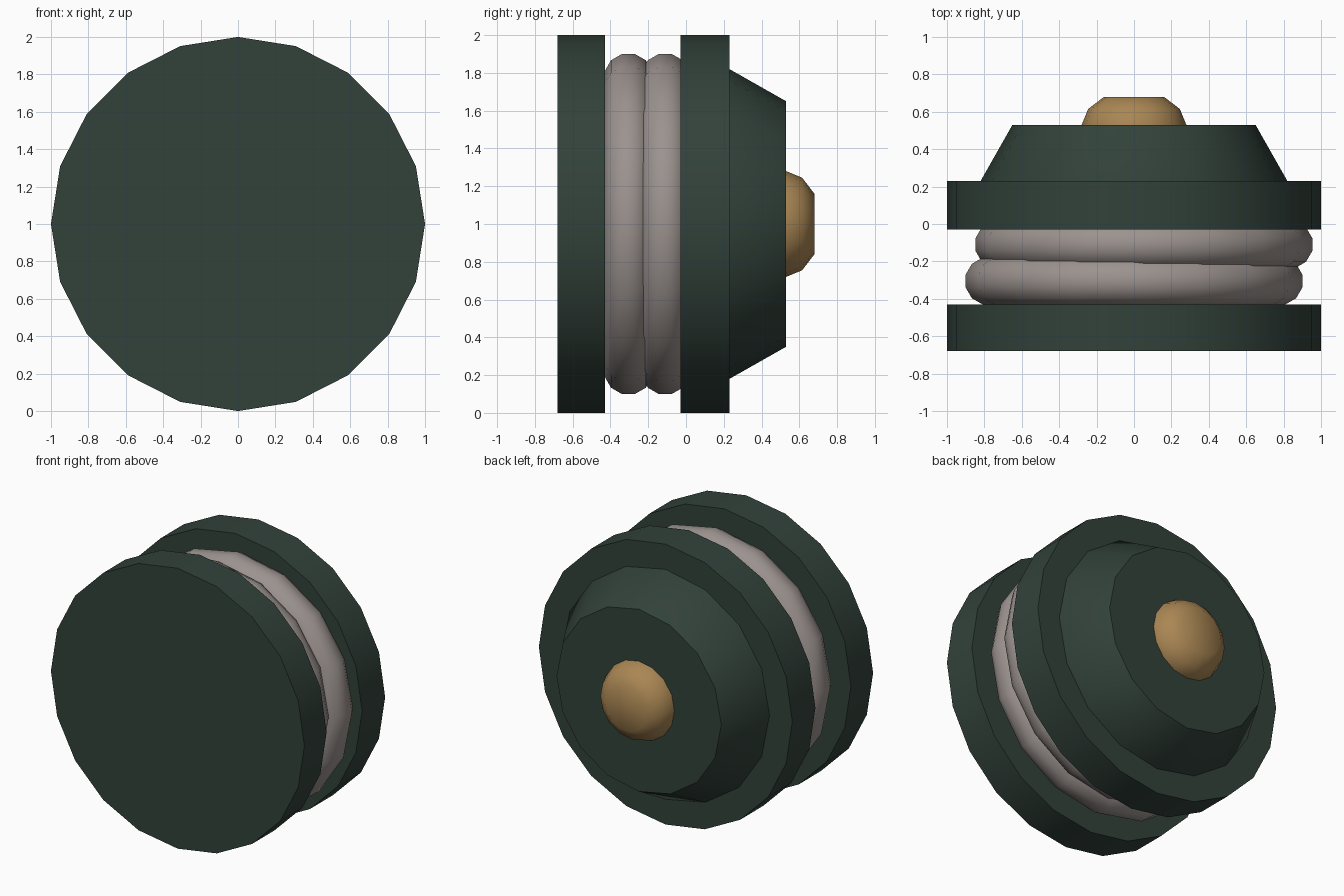
import bpy, bmesh, math

if "Cube" in bpy.data.objects:
    bpy.data.objects.remove(bpy.data.objects["Cube"])

def material(name, rgb):
    m = bpy.data.materials.new(name)
    m.diffuse_color = (*rgb, 1.0)
    m.use_nodes = True
    m.node_tree.nodes["Principled BSDF"].inputs["Base Color"].default_value = m.diffuse_color
    return m

green = material("dark green", (0.032, 0.054, 0.043))
grey = material("warm grey", (0.33, 0.29, 0.275))
gold = material("dull gold", (0.40, 0.24, 0.088))

def revolve(name, profile, sides, mat, x=0.0, closed=False, angle=35):
    """Spin (radius, y) points round the y axis at z = 1; cap the ends unless closed."""
    bm = bmesh.new()
    rings = []
    for r, y in profile:
        rings.append([bm.verts.new((x + r * math.cos(2 * math.pi * i / sides), y,
                                    1 + r * math.sin(2 * math.pi * i / sides)))
                      for i in range(sides)])
    pairs = list(zip(rings, rings[1:]))
    if closed:
        pairs.append((rings[-1], rings[0]))
    for a, b in pairs:
        for i in range(sides):
            j = (i + 1) % sides
            bm.faces.new((a[i], a[j], b[j], b[i]))
    if not closed:
        bm.faces.new(rings[0])
        bm.faces.new(rings[-1])
    bmesh.ops.recalc_face_normals(bm, faces=bm.faces)
    me = bpy.data.meshes.new(name)
    bm.to_mesh(me)
    bm.free()
    me.materials.append(mat)
    ob = bpy.data.objects.new(name, me)
    bpy.context.collection.objects.link(ob)
    bpy.ops.object.select_all(action='DESELECT')
    ob.select_set(True)
    bpy.context.view_layer.objects.active = ob
    bpy.ops.object.shade_smooth_by_angle(angle=math.radians(angle))
    return ob

# Two flanges of the spool
revolve("front_flange", [(1, -0.68), (1, -0.43)], 20, green)
revolve("back_flange", [(1, -0.03), (1, 0.23)], 20, green)

# Tapered hub and rounded end knob
revolve("hub", [(0.82, 0.22), (0.82, 0.23), (0.65, 0.53)], 16, green)
revolve("knob", [(0.28, 0.52), (0.28, 0.53), (0.245, 0.615), (0.16, 0.68)], 16, gold, angle=50)

# Two coils of tube, the back one sitting slightly off centre
def coil(name, y, x):
    ring = [math.radians(15 + 30 * k) for k in range(12)]
    pts = [(0.775 + 0.13 * math.cos(a), y + 0.13 * math.sin(a)) for a in ring]
    revolve(name, pts, 16, grey, x=x, closed=True)

coil("front_coil", -0.305, 0.0)
coil("back_coil", -0.11, 0.053)
